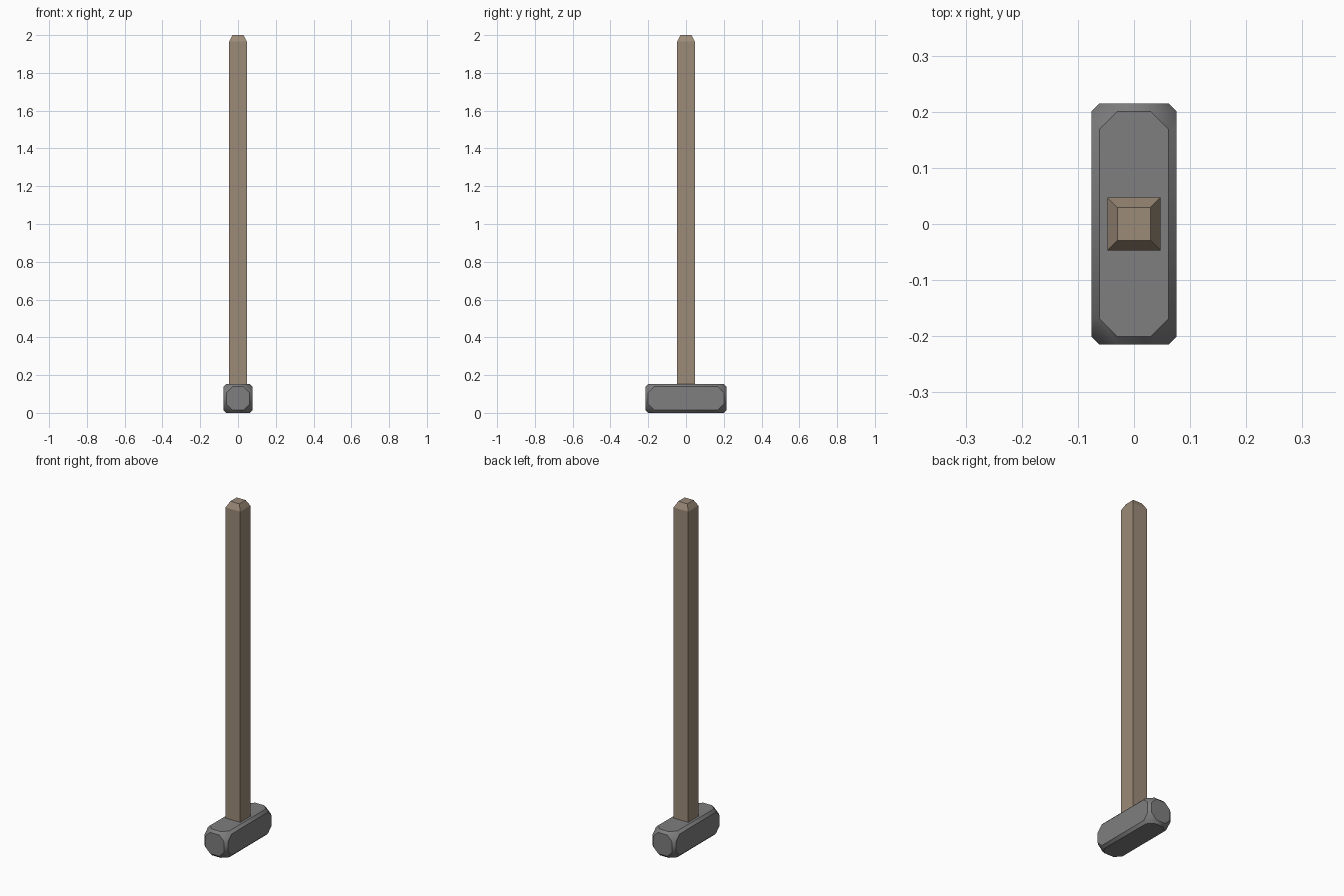
import bpy, bmesh, math
from itertools import product

if "Cube" in bpy.data.objects:
    bpy.data.objects.remove(bpy.data.objects["Cube"])


def material(name, rgb):
    m = bpy.data.materials.new(name)
    m.diffuse_color = (*rgb, 1)
    m.use_nodes = True
    m.node_tree.nodes["Principled BSDF"].inputs["Base Color"].default_value = m.diffuse_color
    return m


def finish(bm, name, mat):
    bmesh.ops.recalc_face_normals(bm, faces=bm.faces[:])
    me = bpy.data.meshes.new(name)
    bm.to_mesh(me)
    bm.free()
    me.materials.append(mat)
    ob = bpy.data.objects.new(name, me)
    bpy.context.collection.objects.link(ob)
    return ob


steel = material("grey steel", (0.21, 0.21, 0.21))
wood = material("brown wood", (0.33, 0.26, 0.19))

# Hammer head: block with chamfered edges and clipped corners,
# made as the hull of one octagon per side
half = (0.076, 0.215, 0.0765)
edge, corner = 0.0145, 0.032
bm = bmesh.new()
for a in range(3):
    for b, c in (((a + 1) % 3, (a + 2) % 3), ((a + 2) % 3, (a + 1) % 3)):
        for sa, sb, sc in product((-1, 1), repeat=3):
            p = [0, 0, 0]
            p[a] = sa * half[a]
            p[b] = sb * (half[b] - edge)
            p[c] = sc * (half[c] - edge - corner)
            p[2] += half[2]
            bm.verts.new(p)
bmesh.ops.convex_hull(bm, input=bm.verts[:])
bmesh.ops.dissolve_limit(bm, angle_limit=math.radians(2),
                         verts=bm.verts[:], edges=bm.edges[:])
head = finish(bm, "hammer_head", steel)
bpy.context.view_layer.objects.active = head
head.select_set(True)
bpy.ops.object.shade_smooth_by_angle(angle=math.radians(40))

# Handle: square shaft with a tapered tip, seated in the head
bm = bmesh.new()
rings = []
for z, r in ((0.06, 0.047), (1.966, 0.047), (2.0, 0.029)):
    rings.append([bm.verts.new((x * r, y * r, z))
                  for x, y in ((-1, -1), (1, -1), (1, 1), (-1, 1))])
for lo, hi in zip(rings, rings[1:]):
    for i in range(4):
        j = (i + 1) % 4
        bm.faces.new((lo[i], lo[j], hi[j], hi[i]))
bm.faces.new(rings[0][::-1])
bm.faces.new(rings[-1])
finish(bm, "handle", wood)
